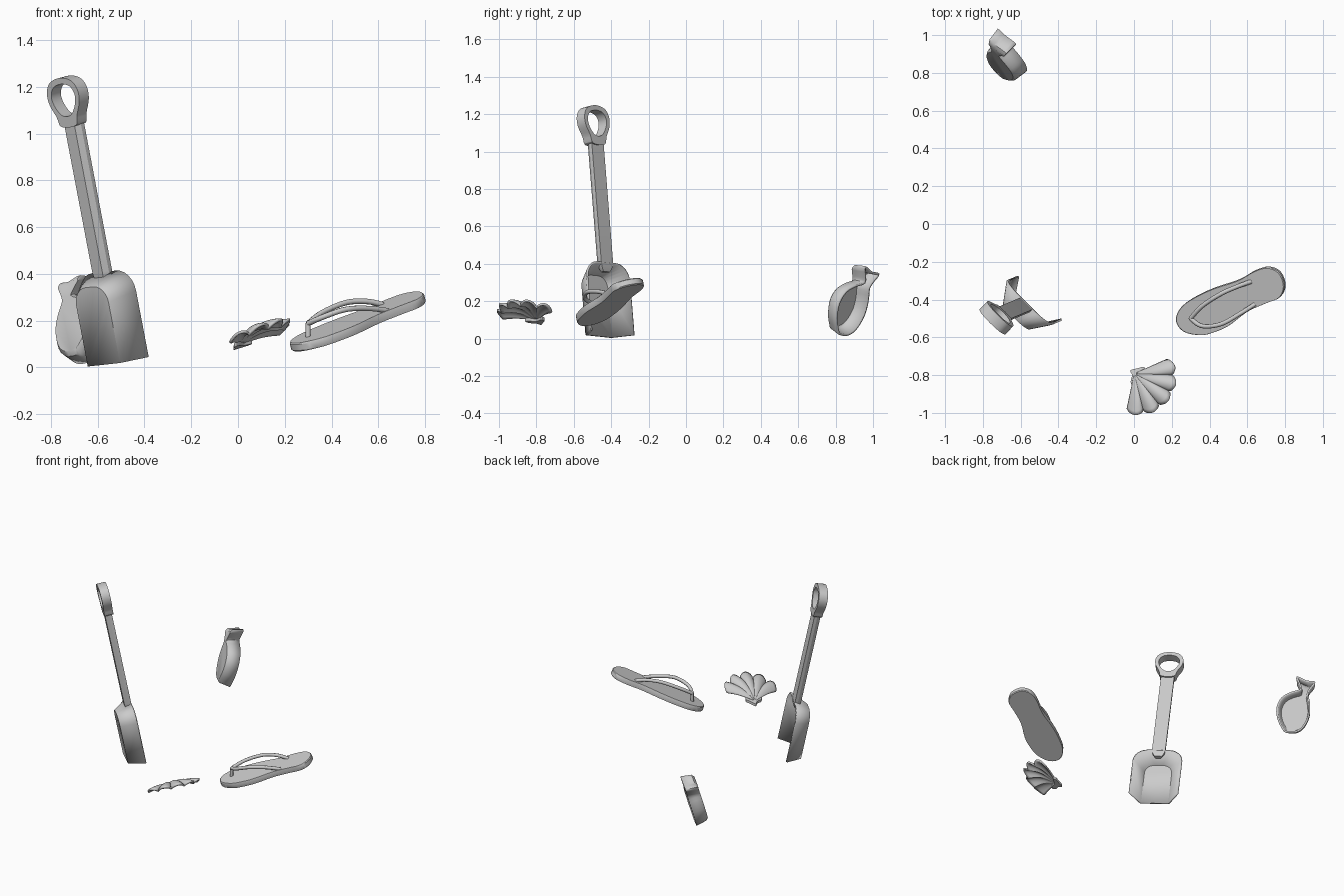
import bpy, bmesh, math
from mathutils import Vector, Matrix

if "Cube" in bpy.data.objects:
    bpy.data.objects.remove(bpy.data.objects["Cube"])


def frame(origin, x, y, z):
    m = Matrix((Vector(x).normalized(), Vector(y).normalized(), Vector(z).normalized())).transposed().to_4x4()
    m.translation = origin
    return m


def spline(pts, n=4, closed=True):
    """Smooth curve through the points."""
    p = [Vector(q) for q in pts]
    out, c = [], len(p)
    for i in range(c if closed else c - 1):
        get = lambda k: p[k % c] if closed else p[max(0, min(c - 1, k))]
        a, b, d, e = get(i - 1), get(i), get(i + 1), get(i + 2)
        for j in range(n):
            t = j / n
            out.append(0.5 * (2 * b + (d - a) * t + (2 * a - 5 * b + 4 * d - e) * t * t
                              + (3 * b - a - 3 * d + e) * t ** 3))
    return out if closed else out + [p[-1]]


def loft(name, loops, matrix=Matrix(), closed=True, caps=(True, True), ring=False, thick=0, angle=30):
    """Skin a stack of equal-length loops."""
    bm = bmesh.new()
    rows = [[bm.verts.new(v) for v in lp] for lp in loops]
    n = len(rows[0])
    pairs = list(zip(rows, rows[1:])) + ([(rows[-1], rows[0])] if ring else [])
    for a, b in pairs:
        for i in range(n if closed else n - 1):
            j = (i + 1) % n
            bm.faces.new((a[i], a[j], b[j], b[i]))
    if not ring:
        for use, row in zip(caps, (rows[0], rows[-1])):
            if use:
                bm.faces.new(row)
    bmesh.ops.recalc_face_normals(bm, faces=bm.faces)
    bm.transform(matrix)
    me = bpy.data.meshes.new(name)
    bm.to_mesh(me)
    bm.free()
    ob = bpy.data.objects.new(name, me)
    bpy.context.collection.objects.link(ob)
    bpy.ops.object.select_all(action='DESELECT')
    ob.select_set(True)
    bpy.context.view_layer.objects.active = ob
    bpy.ops.object.shade_smooth_by_angle(angle=math.radians(angle))
    if thick:
        s = ob.modifiers.new("thickness", 'SOLIDIFY')
        s.thickness, s.offset = thick, 0
    return ob


def tube(name, pts, radius):
    cu = bpy.data.curves.new(name, 'CURVE')
    cu.dimensions, cu.bevel_depth, cu.bevel_resolution, cu.use_fill_caps = '3D', radius, 2, True
    sp = cu.splines.new('POLY')
    sp.points.add(len(pts) - 1)
    for q, v in zip(sp.points, pts):
        q.co = (*v, 1)
    sp.use_smooth = True
    ob = bpy.data.objects.new(name, cu)
    bpy.context.collection.objects.link(ob)


# Spade: local x = width, y = scoop direction, z = along the shaft
up = Vector((-0.19, -0.08, 1)).normalized()
wide = Vector((0.707, -0.707, 0.078)).normalized()
spade = frame((-0.57, -0.465, 0.012), wide, up.cross(wide), up)


def arch(a, h, r, v):
    right = [(a, v, 0)] + [(a - r + r * math.cos(t), v, h - r + r * math.sin(t))
                           for t in [k * math.pi / 12 for k in range(7)]]
    return right + [(-x, y, z) for x, y, z in reversed(right)]


loft("spade_blade", [arch(0.095, 0.335, 0.07, 0), arch(0.163, 0.38, 0.09, 0.105)],
     spade, closed=False, caps=(True, False), thick=0.012)

section = [(-.045, .02), (.045, .02), (.045, 0), (.03, -.025), (-.03, -.025), (-.045, 0)]
loft("spade_shaft", [[(x * k, .085 + y * k, z) for x, y in section]
                     for z, k in ((.335, .55), (.36, .9), (.39, 1), (1.065, 1))], spade)


def mirrored(half):
    return spline(half + [(-x, z) for x, z in reversed(half)])


outer = mirrored([(.043, 1.03), (.062, 1.075), (.09, 1.13), (.093, 1.18), (.07, 1.22), (.025, 1.238)])
inner = mirrored([(.018, 1.075), (.045, 1.095), (.067, 1.135), (.069, 1.17), (.05, 1.2), (.018, 1.212)])
loft("spade_grip", [[(p.x, .085 + d, p.y) for p in lp] for lp, d in
                    ((outer, -.03), (inner, -.03), (inner, .03), (outer, .03))], spade, ring=True)

# Fish-shaped sand mould: an open tray
mould = frame((-0.685, 0.88, 0.2), (-.707, .707, 0), (.2, .2, .96), (.68, .68, -.28))
fish = spline([(.015, .22), (.03, .175), (.04, .125), (-.03, .105), (-.10, .07), (-.14, 0), (-.135, -.09),
               (-.10, -.165), (-.08, -.185), (-.01, -.19), (.05, -.155), (.095, -.07), (.10, .02),
               (.09, .09), (.115, .135), (.145, .175), (.085, .185)], 3)
loft("fish_mould", [[(p.x * k * .92, p.y * k * .95, d) for p in fish]
                    for k, d in ((.82, -.042), (.9, -.03), (.97, .04))],
     mould, caps=(True, False), thick=0.012, angle=40)


# Sandal sole
def sole_z(x, y):
    return .315 + .28 * (x - .71) + .26 * (y + .24)


sole = spline([(.22, -.51), (.25, -.44), (.33, -.385), (.43, -.34), (.55, -.30), (.64, -.25), (.71, -.232),
               (.77, -.26), (.795, -.33), (.77, -.39), (.70, -.42), (.60, -.465), (.5, -.54),
               (.42, -.575), (.35, -.59), (.26, -.57)])
mid = Vector((.5, -.42))
loft("sandal_sole", [[(q.x - h * .25, q.y - h * .23, sole_z(q.x, q.y) + h)
                      for q in [mid + (p - mid) * k for p in sole]]
                     for k, h in ((.985, -.036), (1, -.031), (1, -.005), (.985, 0))])

# Sandal straps and toe post
for side, path in (("left", [(.30, -.50, .055), (.36, -.435, .068), (.46, -.37, .065), (.55, -.33, .035), (.62, -.305, -.005)]),
                   ("right", [(.30, -.50, .055), (.36, -.54, .075), (.46, -.53, .078), (.56, -.475, .04), (.64, -.425, -.005)])):
    tube("sandal_strap_" + side, spline([(x, y, sole_z(x, y) + h) for x, y, h in path], 5, False), .012)
tube("sandal_toe_post", [(.30, -.50, sole_z(.30, -.50) + h) for h in (-.01, .058)], .011)

# Scallop shell: ribbed, domed fan with five lobes
rows = []
for i in range(11):
    t = i / 10
    row = []
    for j in range(51):
        s = j / 50
        ang = math.radians(24 - 126 * s)
        wave = abs(math.sin(math.pi * 5 * s)) ** .8
        r = t * (.175 + .025 * wave + .015 * math.sin(math.pi * s)) + .012
        x, y = .005 + r * math.cos(ang), -.795 + r * math.sin(ang)
        dome = .035 * math.sin(math.pi * min(1, t * .85 + .05)) * math.sin(math.pi * (s * .8 + .1))
        z = .095 + .35 * x - .15 * (y + .8) + dome + .022 * t * (wave - .4)
        row.append((x, y, z))
    rows.append(row)
loft("shell_fan", rows, closed=False, caps=(False, False), thick=0.012, angle=60)

# Shell hinge with its two ears
hinge = spline([(.015, -.765), (.05, -.757), (.06, -.775), (.025, -.80), (.01, -.84), (-.005, -.86),
                (-.018, -.835), (-.01, -.80), (-.02, -.775)], 3)
loft("shell_hinge", [[(p.x, p.y, .09 + .35 * p.x - .15 * (p.y + .8) + h) for p in hinge] for h in (-.006, .012)])
